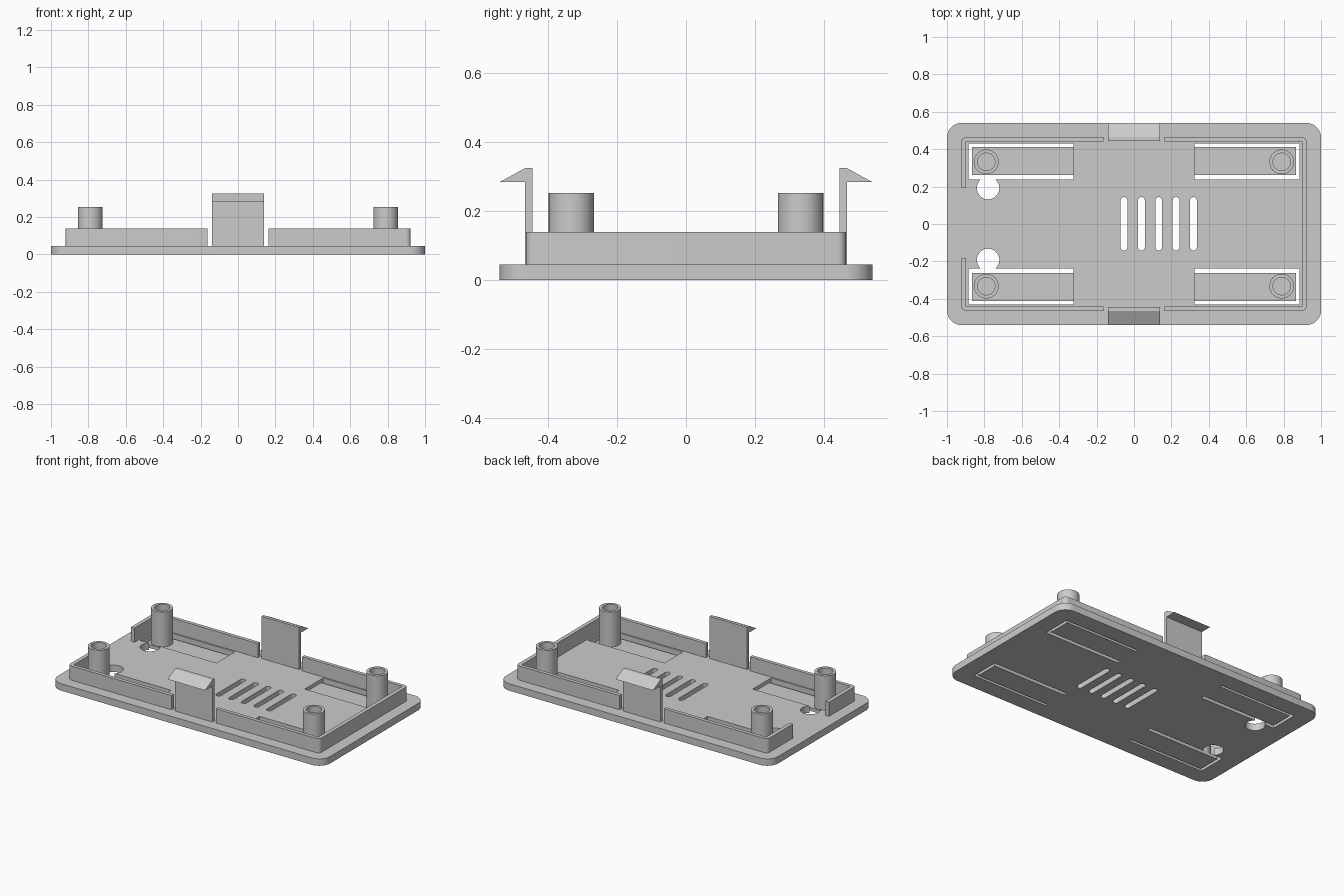
import bpy
import bmesh
from math import cos, sin, pi, radians
from mathutils import Vector

if "Cube" in bpy.data.objects:
    bpy.data.objects.remove(bpy.data.objects["Cube"], do_unlink=True)

GREY = (0.6, 0.6, 0.6, 1)
plastic = bpy.data.materials.new("grey plastic")
plastic.use_nodes = True
plastic.diffuse_color = GREY
plastic.node_tree.nodes["Principled BSDF"].inputs["Base Color"].default_value = GREY

BASE_TOP, WALL_TOP, POST_TOP, TONGUE_TOP = 0.046, 0.14, 0.253, 0.022


def outline(x0, x1, y0, y1, r=0, steps=10):
    """Rectangle in plan with rounded corners."""
    if r == 0:
        return [(x0, y0), (x1, y0), (x1, y1), (x0, y1)]
    centres = [(x1 - r, y1 - r), (x0 + r, y1 - r), (x0 + r, y0 + r), (x1 - r, y0 + r)]
    pts = []
    for i, (cx, cy) in enumerate(centres):
        for k in range(steps + 1):
            a = (i + k / steps) * pi / 2
            p = (cx + r * cos(a), cy + r * sin(a))
            if not pts or (Vector(p) - Vector(pts[-1])).length > 1e-5:
                pts.append(p)
    if (Vector(pts[0]) - Vector(pts[-1])).length < 1e-5:
        pts.pop()
    return pts


def circle(cx, cy, r, n=40):
    return [(cx + r * cos(2 * pi * i / n), cy + r * sin(2 * pi * i / n)) for i in range(n)]


def extrude(name, points, move):
    """Solid made by sweeping a flat 3D outline along a vector."""
    bm = bmesh.new()
    face = bm.faces.new([bm.verts.new(p) for p in points])
    swept = bmesh.ops.extrude_face_region(bm, geom=[face])["geom"]
    verts = [v for v in swept if isinstance(v, bmesh.types.BMVert)]
    bmesh.ops.translate(bm, vec=move, verts=verts)
    bmesh.ops.recalc_face_normals(bm, faces=bm.faces)
    mesh = bpy.data.meshes.new(name)
    bm.to_mesh(mesh)
    bm.free()
    mesh.materials.append(plastic)
    obj = bpy.data.objects.new(name, mesh)
    bpy.context.collection.objects.link(obj)
    return obj


def prism(name, plan, z0, z1):
    return extrude(name, [(x, y, z0) for x, y in plan], (0, 0, z1 - z0))


def activate(obj):
    bpy.ops.object.select_all(action="DESELECT")
    obj.select_set(True)
    bpy.context.view_layer.objects.active = obj


def cut(obj, plans, z0=-0.1, z1=0.5):
    """Cut upright holes of the given plans through the object."""
    for plan in plans:
        cutter = prism("cutter", plan, z0, z1)
        cutter.hide_render = True
        mod = obj.modifiers.new("cut", "BOOLEAN")
        mod.operation, mod.solver, mod.object = "DIFFERENCE", "EXACT", cutter
        activate(obj)
        bpy.ops.object.modifier_apply(modifier=mod.name)
        bpy.data.objects.remove(cutter, do_unlink=True)


def smooth(obj):
    activate(obj)
    bpy.ops.object.shade_smooth_by_angle(angle=radians(30))


def mirrored(sx, sy, x0, x1, y0, y1):
    xs, ys = sorted((sx * x0, sx * x1)), sorted((sy * y0, sy * y1))
    return outline(*xs, *ys)


corners = [(sx, sy) for sx in (-1, 1) for sy in (-1, 1)]

# Base plate with tongue openings, vents and two round holes
base = prism("base_plate", outline(-1, 1, -0.541, 0.541, 0.08), 0, BASE_TOP)
holes = [mirrored(sx, sy, 0.324, 0.885, 0.237, 0.43) for sx, sy in corners]
holes += [circle(-0.78, sy * 0.192, 0.06) for sy in (-1, 1)]
for i in range(5):
    x = -0.053 + i * 0.0927
    holes.append(outline(x - 0.018, x + 0.018, -0.142, 0.144, 0.0179, 6))
cut(base, holes)
smooth(base)

# Rim wall, open at the clips and along the left of the plan
wall = prism("rim_wall", outline(-0.923, 0.923, -0.464, 0.464, 0.025, 6), BASE_TOP, WALL_TOP)
cut(wall, [outline(-0.897, 0.897, -0.44, 0.44),
           outline(-0.163, 0.163, -0.6, 0.6),
           outline(-1.1, -0.8, -0.182, 0.196)])
smooth(wall)

# Thin flexible tongues, each carrying a hollow post
for sx, sy in corners:
    tag = ("left" if sx > 0 else "right") + ("_back" if sy > 0 else "_front")
    prism("tongue_" + tag, mirrored(sx, sy, 0.324, 0.865, 0.262, 0.411), 0, TONGUE_TOP)
    post = prism("post_" + tag, circle(sx * 0.79, sy * 0.332, 0.066), TONGUE_TOP, POST_TOP)
    cut(post, [circle(sx * 0.79, sy * 0.332, 0.047)])
    smooth(post)

# Snap clips with outward hooks
clip = [(0.445, BASE_TOP), (0.466, BASE_TOP), (0.466, 0.284),
        (0.541, 0.284), (0.466, 0.325), (0.445, 0.325)]
for sy, tag in ((-1, "front"), (1, "back")):
    extrude("snap_clip_" + tag, [(-0.138, sy * y, z) for y, z in clip], (0.276, 0, 0))
